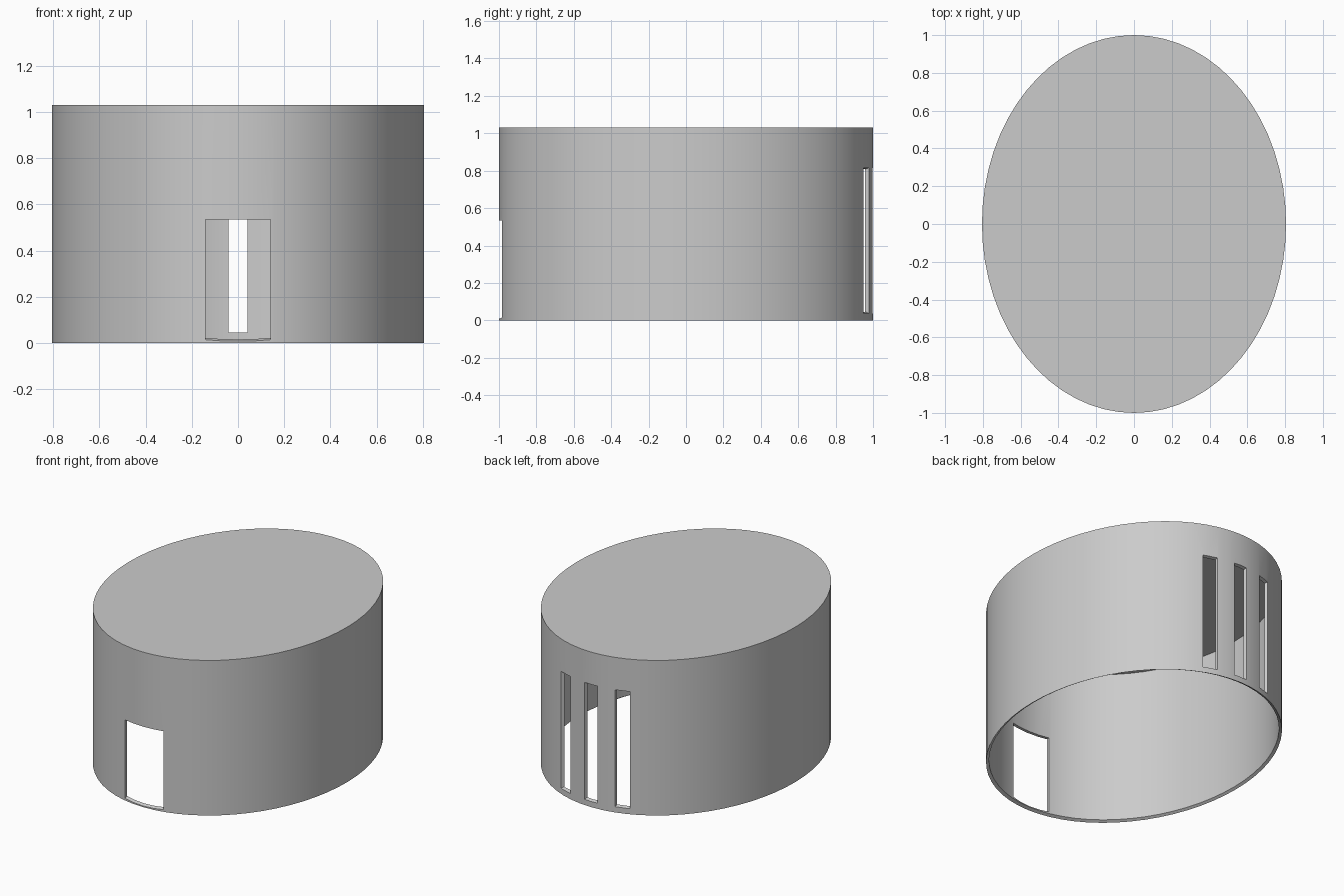
import bpy, bmesh, math
from mathutils import Matrix, Vector

cube = bpy.data.objects.get("Cube")
if cube:
    bpy.data.objects.remove(cube)

RX, RY, HEIGHT = 0.805, 1.0, 1.03
SEGMENTS = 64
WALL = 0.02

grey = bpy.data.materials.new("plain_grey")
grey.use_nodes = True
colour = (0.6, 0.6, 0.6, 1)
grey.diffuse_color = colour
grey.node_tree.nodes["Principled BSDF"].inputs["Base Color"].default_value = colour


def make_object(name, bm):
    bmesh.ops.recalc_face_normals(bm, faces=bm.faces)
    mesh = bpy.data.meshes.new(name)
    bm.to_mesh(mesh)
    bm.free()
    mesh.materials.append(grey)
    obj = bpy.data.objects.new(name, mesh)
    bpy.context.collection.objects.link(obj)
    return obj


# Oval shell: closed roof, open underside, inner skin scaled about the centre
def oval_shell():
    bm = bmesh.new()

    def ring(scale, z):
        z = HEIGHT / 2 + (z - HEIGHT / 2) * scale
        angles = [math.tau * i / SEGMENTS for i in range(SEGMENTS)]
        return [bm.verts.new((RX * scale * math.cos(a), RY * scale * math.sin(a), z))
                for a in angles]

    inner = 1 - WALL
    rings = [ring(1, HEIGHT), ring(1, 0), ring(inner, 0), ring(inner, HEIGHT)]
    for a, b in zip(rings, rings[1:]):
        for i in range(SEGMENTS):
            j = (i + 1) % SEGMENTS
            bm.faces.new((a[i], a[j], b[j], b[i]))
    bm.faces.new(rings[0])
    bm.faces.new(rings[-1])
    return make_object("oval_shell", bm)


# Opening cutter: a block through the wall that narrows inwards by the given tapers
def opening_cutter(name, x, side, half, low, high, taper_x, taper_low, taper_high):
    y = side * RY * math.sqrt(1 - (x / RX) ** 2)
    outward = math.atan2(y / RY ** 2, x / RX ** 2)
    bm = bmesh.new()
    ends = []
    for depth in (0.03, -0.05):
        k = depth / WALL
        w, lo, hi = half + k * taper_x, low - k * taper_low, high + k * taper_high
        ends.append([bm.verts.new((depth, s, z))
                     for s, z in ((-w, lo), (w, lo), (w, hi), (-w, hi))])
    a, b = ends
    for i in range(4):
        j = (i + 1) % 4
        bm.faces.new((a[i], a[j], b[j], b[i]))
    bm.faces.new(a)
    bm.faces.new(b)
    place = Matrix.Translation(Vector((x, y, 0))) @ Matrix.Rotation(outward, 4, "Z")
    bmesh.ops.transform(bm, matrix=place, verts=bm.verts)
    cutter = make_object(name, bm)
    cutter.hide_render = True
    return cutter


shell = oval_shell()

# Doorway at the front, three tall slit windows at the back
cutters = [opening_cutter("doorway_cutter", 0, -1, 0.14, 0.008, 0.535, 0, 0.008, 0)]
for label, x in (("right", -0.21), ("middle", 0), ("left", 0.21)):
    cutters.append(opening_cutter(label + "_window_cutter", x, 1, 0.048,
                                  0.037, 0.815, 0.007, 0.008, 0.006))

bpy.context.view_layer.objects.active = shell
shell.select_set(True)
for cutter in cutters:
    cut = shell.modifiers.new(cutter.name, "BOOLEAN")
    cut.operation = "DIFFERENCE"
    cut.solver = "EXACT"
    cut.object = cutter
    bpy.ops.object.modifier_apply(modifier=cut.name)
    bpy.data.objects.remove(cutter)

bpy.ops.object.shade_smooth_by_angle(angle=math.radians(20))
